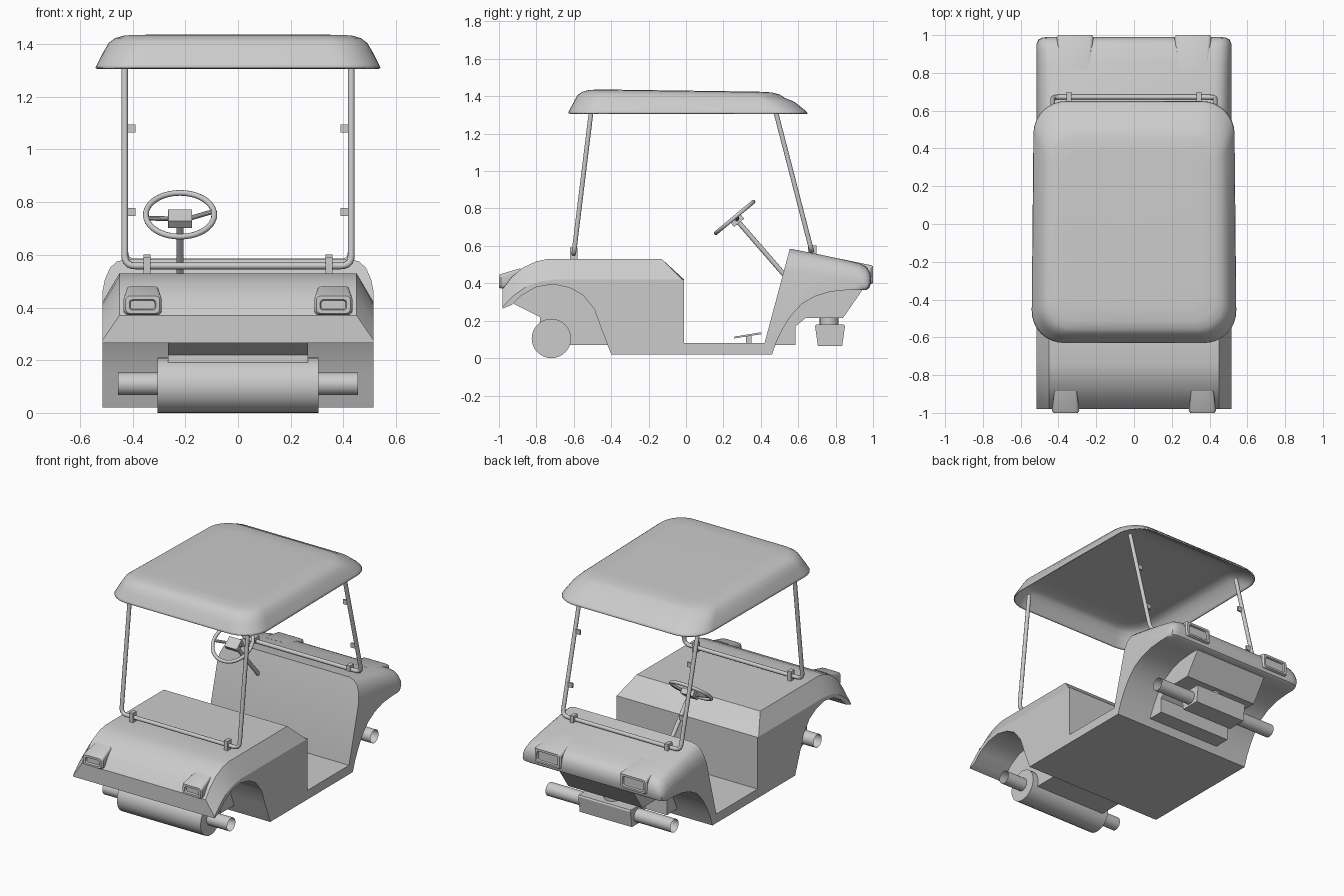
import bpy, bmesh, math
from mathutils import Vector

if "Cube" in bpy.data.objects:
    bpy.data.objects.remove(bpy.data.objects["Cube"])

def finish(name, bm, smooth=True, angle=35):
    bmesh.ops.recalc_face_normals(bm, faces=bm.faces)
    me = bpy.data.meshes.new(name)
    bm.to_mesh(me)
    bm.free()
    ob = bpy.data.objects.new(name, me)
    bpy.context.collection.objects.link(ob)
    if smooth:
        shade(ob, angle)
    return ob

def shade(ob, angle=35):
    bpy.ops.object.select_all(action='DESELECT')
    ob.select_set(True)
    bpy.context.view_layer.objects.active = ob
    bpy.ops.object.shade_smooth_by_angle(angle=math.radians(angle))

def loft(name, sections, caps=(True, True), angle=35):
    bm = bmesh.new()
    rings = [[bm.verts.new(p) for p in s] for s in sections]
    n = len(rings[0])
    for a, b in zip(rings, rings[1:]):
        for i in range(n):
            j = (i + 1) % n
            bm.faces.new((a[i], a[j], b[j], b[i]))
    if caps[0]:
        bm.faces.new(rings[0])
    if caps[1]:
        bm.faces.new(rings[-1])
    return finish(name, bm, angle=angle)

def extrude(name, profile, hw, cx=0):
    return loft(name, [[(cx + x, y, z) for y, z in profile] for x in (-hw, hw)], angle=25)

def box(name, c, size):
    y, z, hy, hz = c[1], c[2], size[1] / 2, size[2] / 2
    return extrude(name, [(y - hy, z - hz), (y + hy, z - hz), (y + hy, z + hz), (y - hy, z + hz)],
                   size[0] / 2, c[0])

def rod(name, a, b, r, fill='NGON', sides=24):
    a, b = Vector(a), Vector(b)
    bpy.ops.mesh.primitive_cylinder_add(vertices=sides, radius=r, depth=(b - a).length,
                                        end_fill_type=fill, location=(a + b) / 2)
    ob = bpy.context.object
    ob.name = name
    ob.rotation_euler = (b - a).to_track_quat('Z', 'Y').to_euler()
    shade(ob)
    return ob

# rear body: lofted across x, chamfered shoulders, wheel arch in the underside
low = [(-.01, .42), (-.02, .42), (-.60, .42), (-.70, .42), (-.78, .41), (-.85, .385), (-.92, .335), (-.98, .275)]
up = [(-.01, .42), (-.13, .53), (-.60, .53), (-.74, .53), (-.80, .517), (-.87, .485), (-.93, .435), (-.98, .37)]
under = [(-.98, .265), (-.93, .285), (-.88, .335), (-.80, .38), (-.71, .395), (-.62, .375), (-.55, .335),
         (-.49, .26), (-.45, .15), (-.40, .02), (-.01, .02)]
loft("rear_body", [[(x, y, z) for y, z in top + under]
                   for x, top in ((-.515, low), (-.45, up), (.45, up), (.515, low))], angle=25)

# floor
box("floor", (0, .22, .05), (1.03, .48, .06))

# front cowl with rolled shoulders
hood = [(.555, .585), (.70, .557), (.85, .525), (.93, .505), (.965, .487), (.985, .455), (.99, .41), (.98, .375)]
arch = [(.965, .365), (.87, .365), (.77, .355), (.69, .33), (.62, .29), (.56, .225), (.52, .16), (.485, .09), (.46, .02),
        (.42, .02), (.42, .08)]
def cowl(x, k, dy):
    pts = []
    for i, (y, z) in enumerate(hood):
        z = .365 + (z - .365) * k
        if i == 0:
            y = .42 + .135 * (z - .08) / .505
        pts.append((x, y - (dy if y > .9 else 0), z))
    return pts + [(x, y - (dy if y > .9 else 0), z) for y, z in arch]
half = [(.425, 1, 0), (.46, .95, 0), (.485, .85, .003), (.505, .65, .012), (.515, .42, .035)]
loft("front_cowl", [cowl(-x, k, d) for x, k, d in reversed(half)] + [cowl(*h) for h in half], angle=40)

# inner housings under both ends
extrude("rear_housing", [(-.40, .07), (-.78, .07), (-.78, .22), (-.92, .29), (-.93, .34), (-.75, .42), (-.40, .40)], .265)
extrude("front_housing", [(.44, .07), (.585, .07), (.585, .17), (.64, .215), (.84, .215), (.94, .36),
                          (.92, .40), (.60, .40)], .27)

# motor, axles
rod("rear_motor", (-.305, -.72, .105), (.305, -.72, .105), .105, sides=32)
for s in (-1, 1):
    rod("rear_axle", (s * .3, -.72, .11), (s * .455, -.72, .11), .043, 'NOTHING')
    rod("front_axle", (s * .17, .77, .12), (s * .455, .77, .12), .043, 'NOTHING')
extrude("front_axle_block", [(.705, .065), (.835, .065), (.85, .17), (.845, .18), (.695, .18), (.69, .17)], .19)
rod("front_axle_neck", (0, .765, .17), (0, .765, .23), .05)

# roof shell: rounded rectangle rings (half width, y min, y max, corner radius, z)
def ring(hw, y0, y1, r, z):
    pts = []
    for cx, cy, a0 in ((hw - r, y1 - r, 0), (r - hw, y1 - r, 90), (r - hw, y0 + r, 180), (hw - r, y0 + r, 270)):
        for i in range(9):
            a = math.radians(a0 + i * 90 / 8)
            x, y = cx + r * math.cos(a), cy + r * math.sin(a)
            pts.append((x * (1 - .018 * (y + .1)), y, z - (.014 * (y + .5) if z > 1.4 else 0)))
    return pts
roof = loft("roof", [ring(.538, -.63, .65, .17, 1.31), ring(.532, -.625, .64, .17, 1.322),
                     ring(.508, -.60, .58, .16, 1.37), ring(.488, -.58, .53, .15, 1.405),
                     ring(.465, -.555, .50, .14, 1.423), ring(.43, -.515, .46, .12, 1.434),
                     ring(.36, -.44, .38, .10, 1.437)], caps=(False, True), angle=60)
m = roof.modifiers.new("thickness", 'SOLIDIFY')
m.thickness = .008

# U-shaped roof frames from bent tube
def frame(name, top, bot, hx=.43, r=.013, bend=.04):
    T, B = Vector(top), Vector(bot)
    up_dir = (T - B).normalized()
    side = []
    corner = B + Vector((hx, 0, 0))
    p0, p2 = corner + up_dir * bend, corner - Vector((bend, 0, 0))
    for i in range(6):
        t = i / 5
        side.append(p0 * (1 - t) ** 2 + corner * 2 * t * (1 - t) + p2 * t * t)
    side.insert(0, T + Vector((hx, 0, 0)))
    path = side + [Vector((-p.x, p.y, p.z)) for p in reversed(side)]
    cu = bpy.data.curves.new(name, 'CURVE')
    cu.dimensions = '3D'
    cu.bevel_depth = r
    cu.bevel_resolution = 3
    sp = cu.splines.new('POLY')
    sp.points.add(len(path) - 1)
    for p, v in zip(sp.points, path):
        p.co = (*v, 1)
    ob = bpy.data.objects.new(name, cu)
    bpy.context.collection.objects.link(ob)
    bpy.ops.object.select_all(action='DESELECT')
    ob.select_set(True)
    bpy.context.view_layer.objects.active = ob
    bpy.ops.object.convert(target='MESH')
    shade(bpy.context.object, 50)
frame("rear_frame", (0, -.505, 1.335), (0, -.60, .558))
frame("front_frame", (0, .475, 1.335), (0, .672, .573))

# brackets, windscreen clips
for s in (-1, 1):
    box("rear_bracket", (s * .345, -.60, .555), (.026, .04, .075))
    box("front_bracket", (s * .345, .675, .572), (.026, .045, .06))
    for z in (1.08, .762):
        box("post_clip", (s * .406, .672 - (z - .573) * .2585, z), (.034, .012, .03))

# lights: tapered pods with recessed lens
def light(name, cx, w, y_end, y_in, z0, z1, rise):
    d = 1 if y_end > 0 else -1
    def rr(hw, h0, h1, y, r):
        out = []
        for sx, zc, a0 in ((1, h1 - r, 0), (-1, h1 - r, 90), (-1, h0 + r, 180), (1, h0 + r, 270)):
            for i in range(4):
                a = math.radians(a0 + 30 * i)
                out.append((cx + sx * (hw - r) + r * math.cos(a), y, zc + r * math.sin(a)))
        return out
    h = w / 2
    loft(name, [rr(h * .82, z0 + .01, z1 + rise, y_in, .012), rr(h, z0, z1, y_end - d * .012, .018),
                rr(h - .008, z0 + .006, z1 - .006, y_end, .016),
                rr(h - .022, z0 + .018, z1 - .02, y_end, .012),
                rr(h - .026, z0 + .022, z1 - .024, y_end - d * .012, .01)])
for s in (-1, 1):
    light("rear_light", s * .362, .145, -1, -.885, .372, .45, .03)
    light("front_light", s * .312, .195, 1, .82, .395, .497, .035)

# steering wheel and column
C = Vector((-.22, .26, .752))
axis = Vector((0, -.64, .77)).normalized()
u = Vector((0, .77, .64)).normalized()
bpy.ops.mesh.primitive_torus_add(major_radius=.13, minor_radius=.011, major_segments=40, minor_segments=10, location=C)
wheel = bpy.context.object
wheel.name = "steering_wheel"
wheel.rotation_euler = axis.to_track_quat('Z', 'Y').to_euler()
shade(wheel, 60)
hub_c = C - axis * .02
rod("steering_column", hub_c, (-.22, .53, .44), .013, sides=16)
bpy.ops.mesh.primitive_cube_add(size=1, location=hub_c)
hub = bpy.context.object
hub.name = "steering_hub"
hub.scale = (.09, .07, .035)
hub.rotation_euler = (math.atan2(u.z, u.y), 0, 0)
b = hub.modifiers.new("round", 'BEVEL')
b.width = .012
b.segments = 2
for s in (-1, 1):
    rod("steering_spoke", hub_c + Vector((s * .03, 0, 0)),
        C + Vector((s * .126, 0, 0)) + u * s * .02, .009, sides=10)

# pedals
for x in (-.30, -.17):
    extrude("pedal", [(.255, .105), (.26, .115), (.40, .138), (.405, .128)], .035, x)
    box("pedal_stem", (x, .335, .095), (.02, .03, .05))
